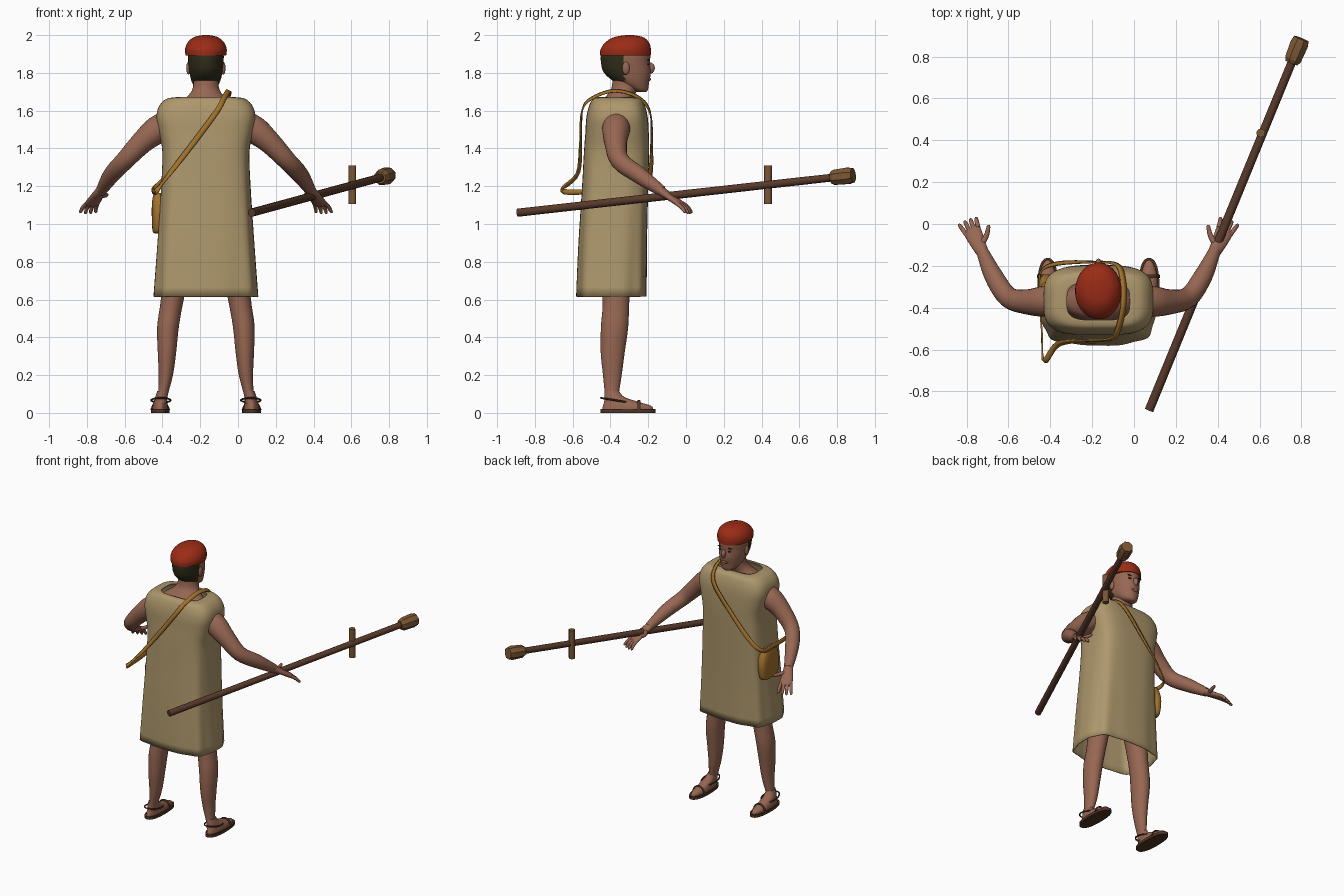
import bpy, bmesh, math
from mathutils import Vector

cube = bpy.data.objects.get("Cube")
if cube:
    bpy.data.objects.remove(cube, do_unlink=True)

MID = -0.17  # body symmetry plane
UP = Vector((0, 0, 1))


def material(name, r, g, b):
    m = bpy.data.materials.new(name)
    m.use_nodes = True
    m.diffuse_color = (r, g, b, 1)
    m.node_tree.nodes["Principled BSDF"].inputs["Base Color"].default_value = (r, g, b, 1)
    return m


TAN = material("tan cloth", 0.42, 0.31, 0.15)
SKIN = material("skin", 0.31, 0.135, 0.085)
RED = material("red felt", 0.33, 0.025, 0.008)
HAIR = material("dark hair", 0.03, 0.026, 0.01)
WOOD = material("dark wood", 0.1, 0.042, 0.024)
BLOCK = material("light wood", 0.2, 0.095, 0.035)
GOLD = material("ochre leather", 0.36, 0.17, 0.025)
SOLE = material("brown leather", 0.08, 0.035, 0.018)


def finish(name, bm, mat, angle=50):
    bmesh.ops.recalc_face_normals(bm, faces=bm.faces)
    me = bpy.data.meshes.new(name)
    bm.to_mesh(me)
    bm.free()
    me.materials.append(mat)
    me.shade_smooth()
    me.set_sharp_from_angle(angle=math.radians(angle))
    ob = bpy.data.objects.new(name, me)
    bpy.context.collection.objects.link(ob)
    return ob


def resample(rows, k, closed=False):
    """Smooth spline through rows of numbers, k steps per span."""
    n = len(rows)
    pick = (lambda i: rows[i % n]) if closed else (lambda i: rows[max(0, min(n - 1, i))])
    out = []
    for i in range(n if closed else n - 1):
        a, b, c, d = (pick(i + j) for j in (-1, 0, 1, 2))
        for s in range(k):
            t = s / k
            out.append([q + 0.5 * t * (r - p + t * (2 * p - 5 * q + 4 * r - e + t * (3 * (q - r) + e - p)))
                        for p, q, r, e in zip(a, b, c, d)])
    return out if closed else out + [list(rows[-1])]


def loft(name, rows, mat, n=24, k=4, power=2, flat=True, caps=True, closed=False, wave=None, angle=50):
    """Skin rings (x, y, z, ra, rb): level rings if flat, else rings across the path."""
    rows = resample([r if len(r) == 5 else (*r, r[3]) for r in rows], k, closed)
    bm, rings, m = bmesh.new(), [], len(rows)
    for i, (x, y, z, ra, rb) in enumerate(rows):
        u, v = Vector((1, 0, 0)), Vector((0, 1, 0))
        if not flat:
            lo, hi = (i - 1, (i + 1) % m) if closed else (max(i - 1, 0), min(i + 1, m - 1))
            t = (Vector(rows[hi][:3]) - Vector(rows[lo][:3])).normalized()
            u = t.cross(UP) if abs(t.z) < 0.99 else u
            u.normalize()
            v = u.cross(t)
        ring = []
        for j in range(n):
            a = math.tau * (j + 0.5) / n
            c, s = math.cos(a), math.sin(a)
            f = 1 + (wave(a, z) if wave else 0)
            p = u * (ra * f * math.copysign(abs(c) ** (2 / power), c))
            p += v * (rb * f * math.copysign(abs(s) ** (2 / power), s))
            ring.append(bm.verts.new(Vector((x, y, z)) + p))
        rings.append(ring)
    for a, b in zip(rings, rings[1:] + (rings[:1] if closed else [])):
        for j in range(n):
            bm.faces.new((a[j], a[(j + 1) % n], b[(j + 1) % n], b[j]))
    if caps and not closed:
        bm.faces.new(rings[0])
        bm.faces.new(rings[-1])
    return finish(name, bm, mat, angle)


def ball(name, loc, scale, mat):
    bm = bmesh.new()
    bmesh.ops.create_uvsphere(bm, u_segments=16, v_segments=10, radius=1)
    for v in bm.verts:
        v.co = Vector(c * s + o for c, s, o in zip(v.co, scale, loc))
    return finish(name, bm, mat)


# Tunic: boxy sleeveless shell, open at the hem and the neck
tunic = loft("tunic", [
    (MID, -.395, .615, .272, .183), (MID, -.388, .9, .253, .179), (MID, -.375, 1.2, .235, .174),
    (MID, -.368, 1.38, .23, .172), (MID, -.365, 1.48, .248, .168), (MID, -.365, 1.56, .262, .163),
    (MID, -.365, 1.62, .25, .15), (MID, -.365, 1.662, .21, .128), (MID, -.37, 1.672, .15, .09)],
    TAN, n=72, power=3.6, caps=False,
    wave=lambda a, z: 0.025 * math.sin(8 * a + 1) * max(0, 1.5 - z))
thick = tunic.modifiers.new("cloth", "SOLIDIFY")
thick.thickness = 0.006

# Neck and shoulders
loft("neck", [(MID, -.37, 1.52, .2, .1), (MID, -.37, 1.63, .16, .085), (MID, -.35, 1.675, .1, .075),
              (MID, -.325, 1.72, .07, .07), (MID, -.32, 1.8, .066, .068)], SKIN)

# Head with hair on the rear faces
head = loft("head", [
    (MID, -.232, 1.698, .025, .022), (MID, -.248, 1.712, .05, .047), (MID, -.285, 1.75, .074, .09),
    (MID, -.31, 1.8, .087, .124), (MID, -.32, 1.85, .093, .13), (MID, -.32, 1.9, .094, .13),
    (MID, -.32, 1.95, .08, .11)], SKIN, n=40, k=5)
head.data.materials.append(HAIR)
for f in head.data.polygons:
    f.material_index = int(f.center.y < -.325 and f.center.z > 1.752)
ball("nose", (MID, -.191, 1.825), (.015, .026, .03), SKIN)
ball("lips", (MID, -.199, 1.766), (.026, .013, .01), SKIN)
for s, side in ((-1, "right"), (1, "left")):
    ball(side + "_ear", (MID + s * .092, -.318, 1.825), (.012, .02, .034), SKIN)
    ball(side + "_eye", (MID + s * .036, -.2, 1.846), (.014, .005, .005), HAIR)
    ball(side + "_eyebrow", (MID + s * .038, -.199, 1.868), (.022, .005, .004), HAIR)

# Cap
loft("cap", [(MID, -.32, 1.893, .108, .135), (MID, -.319, 1.925, .111, .134), (MID, -.312, 1.96, .098, .117),
             (MID, -.305, 1.987, .068, .083), (MID, -.3, 1.998, .03, .035), (MID, -.3, 2, .004, .004)],
     RED, n=32)


def limb(name, rows, s, mat, **kw):
    """Loft whose x is the distance from the symmetry plane, on side s."""
    return loft(name, [(MID + s * r[0], *r[1:]) for r in rows], mat, **kw)


for s, side in ((-1, "right"), (1, "left")):
    # Arm and hand
    limb(side + "_arm", [(.16, -.37, 1.55, .07), (.255, -.37, 1.5, .074), (.34, -.372, 1.43, .06),
                         (.43, -.35, 1.335, .05), (.5, -.25, 1.26, .045), (.555, -.13, 1.175, .029)],
         s, SKIN, flat=False)
    limb(side + "_palm", [(.548, -.145, 1.185, .029, .027), (.575, -.095, 1.15, .036, .02),
                          (.6, -.04, 1.113, .043, .017), (.61, -.022, 1.1, .036, .01)],
         s, SKIN, n=16, flat=False)
    for i in range(4):
        k = i - 1.5
        x, y, z = .602 + k * .019, -.035 - k * .011, 1.11
        reach = 1 - .08 * abs(k)
        limb(f"{side}_finger_{i + 1}", [
            (x, y, z, .011), (x + .013 + k * .004, y + .03 * reach, z - .02, .011),
            (x + .022 + k * .008, y + .052 * reach, z - .052 * reach, .008),
            (x + .023 + k * .008, y + .054 * reach, z - .056 * reach, .003)], s, SKIN, n=10, flat=False)
    limb(side + "_thumb", [(.56, -.1, 1.155, .015), (.535, -.055, 1.152, .013),
                           (.525, -.012, 1.155, .009), (.524, -.006, 1.155, .003)], s, SKIN, n=10, flat=False)
    # Leg, foot and sandal
    limb(side + "_leg", [(.238, -.395, .05, .03, .04), (.227, -.393, .1, .027, .038), (.212, -.39, .2, .038, .05),
                         (.206, -.388, .32, .049, .064), (.2, -.378, .46, .058, .073),
                         (.175, -.37, .62, .062, .072), (.12, -.37, 1, .085, .1)], s, SKIN)
    limb(side + "_foot", [(.242, -.308, .018, .043, .137), (.242, -.313, .038, .041, .128),
                          (.24, -.345, .06, .036, .088), (.236, -.38, .085, .032, .053),
                          (.23, -.393, .115, .028, .039)], s, SKIN)
    limb(side + "_sole", [(.242, -.307, 0, .05, .145), (.242, -.307, .02, .05, .145)],
         s, SOLE, k=1, power=2.4, n=32)
    ring = [(.238 + .052 * math.cos(a), -.375 + .075 * math.sin(a), .067 - .012 * math.sin(a), .005)
            for a in (math.tau * i / 10 for i in range(10))]
    limb(side + "_ankle_strap", ring, s, SOLE, n=6, k=2, flat=False, closed=True)
    limb(side + "_toe_strap", [(.193, -.25, .015, .009, .004), (.21, -.25, .05, .009, .004),
                               (.242, -.25, .064, .009, .004), (.274, -.25, .05, .009, .004),
                               (.291, -.25, .015, .009, .004)], s, SOLE, n=8, flat=False)

# Staff with a faceted head and an upright peg
TAIL, TIP = Vector((.072, -.89, 1.06)), Vector((.8, .885, 1.258))


def along(t, r):
    return (*TAIL.lerp(TIP, t), r)


loft("staff", [along(0, .022), along(.98, .021)], WOOD, n=12, k=1, flat=False)
loft("staff_head", [along(.935, .032), along(.945, .043), along(.985, .047), along(1, .04)],
     BLOCK, n=8, k=1, flat=False, angle=20)
loft("staff_peg", [(.606, .435, 1.105, .021), (.606, .435, 1.31, .021)], BLOCK, n=10, k=1)

# Shoulder bag
loft("bag", [(-.425, -.34, .95, .016, .055), (-.422, -.34, .965, .031, .085), (-.42, -.34, 1.05, .037, .1),
             (-.42, -.34, 1.12, .035, .085), (-.425, -.34, 1.165, .02, .06)], GOLD, power=2.8)

# Bag strap: flat closed ribbon around the body
path = [Vector(p) for p in resample([
    (-.05, -.38, 1.705), (-.055, -.255, 1.672), (-.09, -.19, 1.59), (-.22, -.182, 1.43),
    (-.37, -.19, 1.26), (-.445, -.23, 1.185), (-.45, -.36, 1.175), (-.44, -.52, 1.17),
    (-.43, -.655, 1.178), (-.36, -.572, 1.27), (-.22, -.558, 1.45), (-.11, -.55, 1.6),
    (-.075, -.5, 1.665)], 5, closed=True)]
bm, edges = bmesh.new(), []
for i, p in enumerate(path):
    t = path[(i + 1) % len(path)] - path[i - 1]
    out = p - Vector((MID, -.37, min(p.z, 1.45)))
    w = t.cross(out).normalized() * .014
    edges.append((bm.verts.new(p - w), bm.verts.new(p + w)))
for a, b in zip(edges, edges[1:] + edges[:1]):
    bm.faces.new((a[0], a[1], b[1], b[0]))
strap = finish("bag_strap", bm, GOLD)
band = strap.modifiers.new("leather", "SOLIDIFY")
band.thickness = 0.008
band.offset = 0
